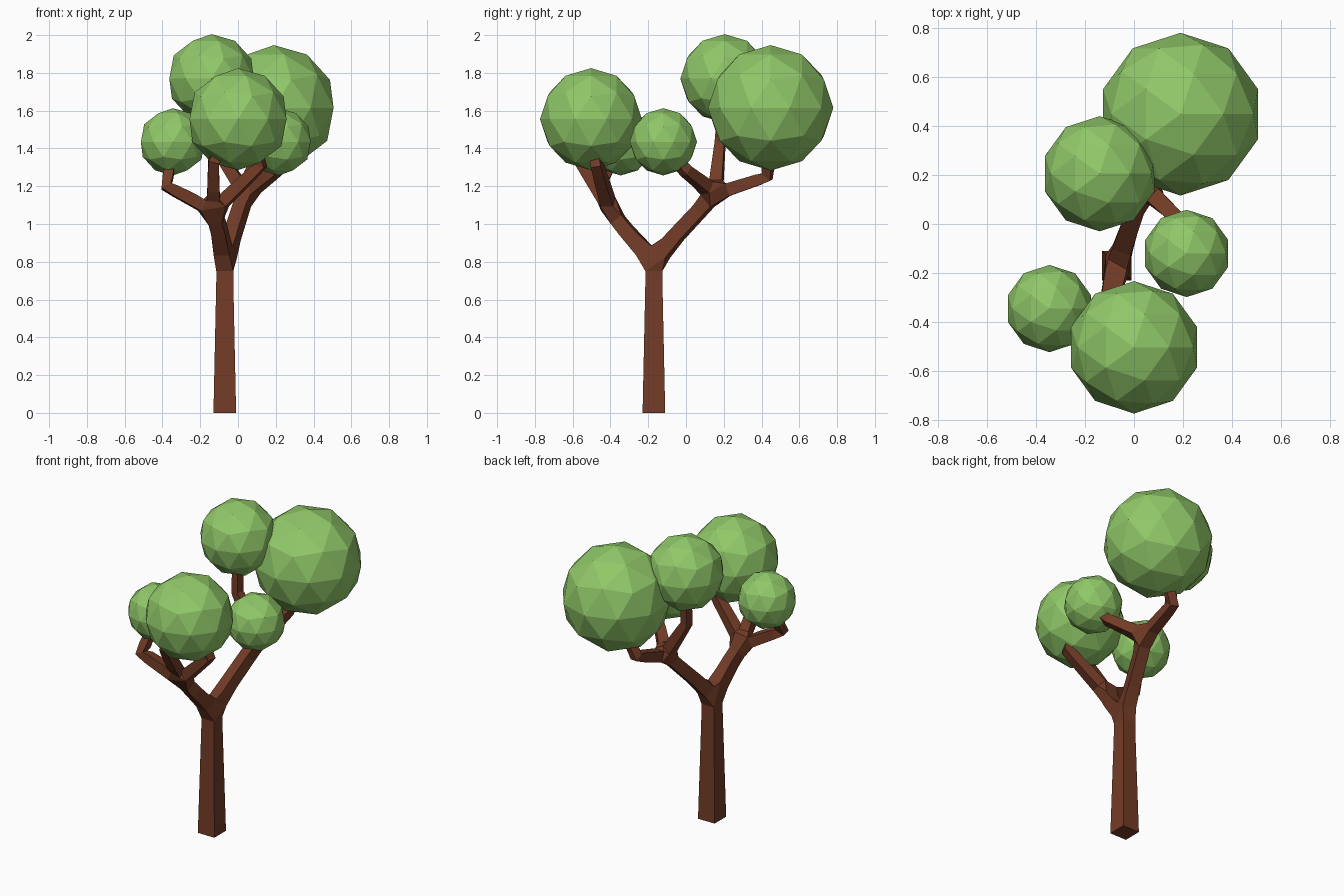
import bpy
from mathutils import Vector

if "Cube" in bpy.data.objects:
    bpy.data.objects.remove(bpy.data.objects["Cube"])


def material(name, color):
    m = bpy.data.materials.new(name)
    m.diffuse_color = (*color, 1)
    m.use_nodes = True
    m.node_tree.nodes["Principled BSDF"].inputs["Base Color"].default_value = m.diffuse_color
    return m


bark = material("bark", (0.17, 0.045, 0.02))
leaf = material("leaf", (0.28, 0.58, 0.14))

# Foliage balls: centre, radius
balls = {
    "foliage_top": ((-0.14, 0.205, 1.77), 0.235),
    "foliage_back": ((0.19, 0.448, 1.615), 0.332),
    "foliage_front": ((0.0, -0.503, 1.555), 0.270),
    "foliage_left": ((-0.345, -0.345, 1.435), 0.178),
    "foliage_right": ((0.215, -0.12, 1.435), 0.178),
}
for name, (c, r) in balls.items():
    bpy.ops.mesh.primitive_ico_sphere_add(subdivisions=2, radius=r, location=c)
    ob = bpy.context.object
    ob.name = name
    ob.data.materials.append(leaf)

# Branch skeleton: name -> (point, half width, parent)
nodes = {
    "base": ((-0.07, -0.17, 0.0), 0.060, None),
    "trunk_top": ((-0.07, -0.17, 0.70), 0.045, "base"),
    "fork": ((-0.07, -0.17, 0.80), 0.045, "trunk_top"),
    "back_mid": ((-0.03, -0.05, 0.94), 0.038, "fork"),
    "back_fork": ((0.04, 0.155, 1.16), 0.036, "back_mid"),
    "top_twig": ((-0.13, 0.18, 1.42), 0.026, "back_fork"),
    "top_end": ((-0.14, 0.20, 1.70), 0.022, "top_twig"),
    "back_twig": ((0.06, 0.43, 1.25), 0.028, "back_fork"),
    "back_end": ((0.17, 0.45, 1.50), 0.022, "back_twig"),
    "right_twig": ((0.20, 0.0, 1.28), 0.028, "back_fork"),
    "right_end": ((0.215, -0.11, 1.40), 0.022, "right_twig"),
    "front_mid": ((-0.10, -0.32, 0.97), 0.038, "fork"),
    "front_fork": ((-0.13, -0.40, 1.07), 0.036, "front_mid"),
    "front_twig": ((-0.13, -0.565, 1.33), 0.028, "front_fork"),
    "front_end": ((-0.03, -0.51, 1.50), 0.022, "front_twig"),
    "inner_twig": ((0.12, -0.47, 1.31), 0.028, "front_fork"),
    "inner_end": ((0.05, -0.50, 1.50), 0.022, "inner_twig"),
    "left_twig": ((-0.38, -0.455, 1.20), 0.028, "front_fork"),
    "left_end": ((-0.345, -0.36, 1.38), 0.022, "left_twig"),
}
keys = list(nodes)
mesh = bpy.data.meshes.new("trunk_and_branches")
mesh.from_pydata([nodes[k][0] for k in keys],
                 [(keys.index(nodes[k][2]), i) for i, k in enumerate(keys) if nodes[k][2]], [])
tree = bpy.data.objects.new("trunk_and_branches", mesh)
bpy.context.collection.objects.link(tree)
bpy.context.view_layer.objects.active = tree

# Square-section bark wrapped round the skeleton
skin = tree.modifiers.new("bark_skin", "SKIN")
if not mesh.skin_vertices:
    bpy.ops.object.select_all(action='DESELECT')
    tree.select_set(True)
    bpy.ops.mesh.customdata_skin_add()
for k, sv in zip(keys, mesh.skin_vertices[0].data):
    sv.radius = (nodes[k][1], nodes[k][1])
    sv.use_root = k == "base"
skin.use_smooth_shade = False
skin.branch_smoothing = 0
bpy.ops.object.select_all(action='DESELECT')
tree.select_set(True)
bpy.ops.object.modifier_apply(modifier="bark_skin")
tree.data.materials.clear()
tree.data.materials.append(bark)
